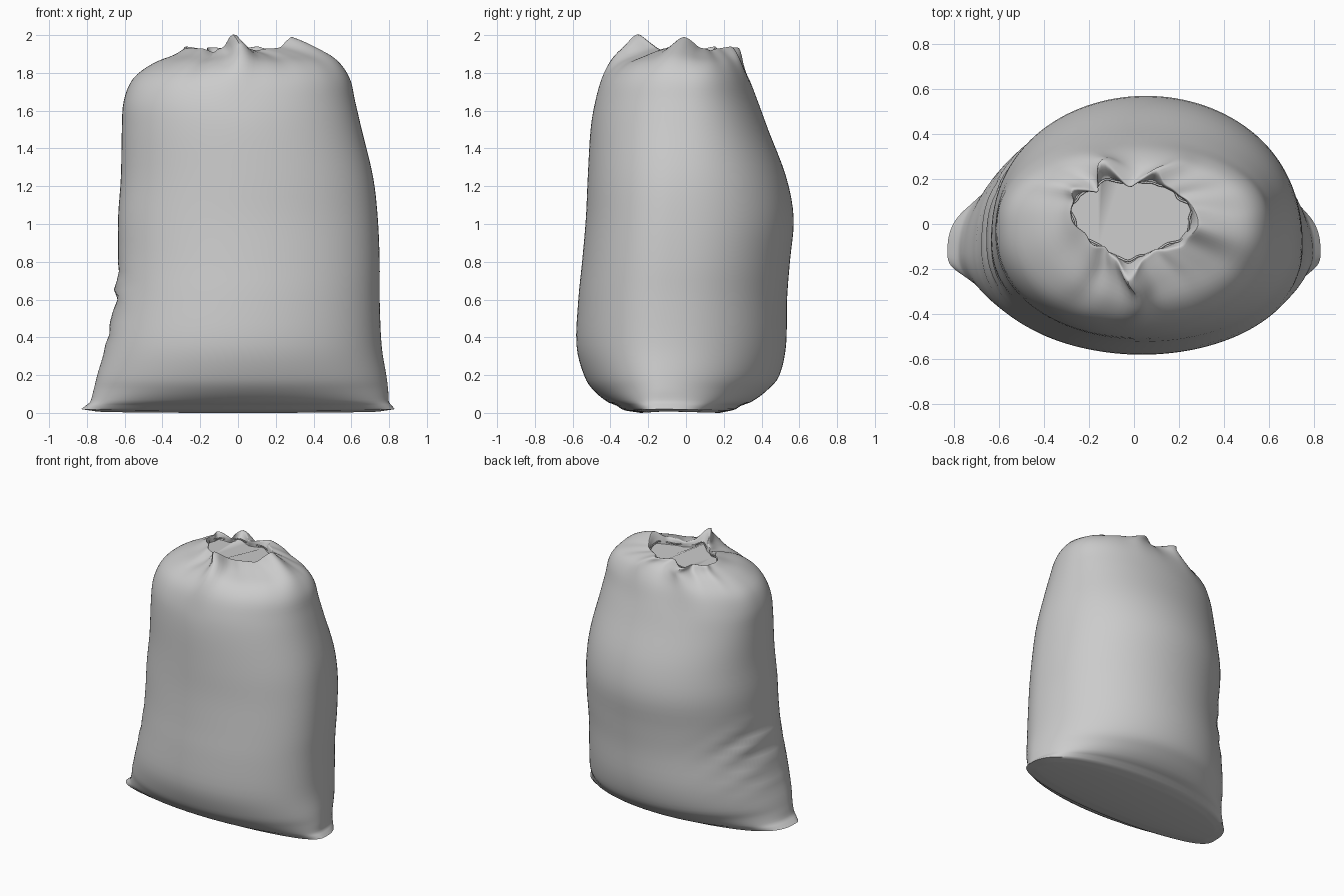
import bpy, math
from math import sin, cos, exp, radians, pi

if "Cube" in bpy.data.objects:
    bpy.data.objects.remove(bpy.data.objects["Cube"])


def material(name, rgb):
    m = bpy.data.materials.new(name)
    m.use_nodes = True
    m.diffuse_color = (*rgb, 1)
    m.node_tree.nodes["Principled BSDF"].inputs["Base Color"].default_value = (*rgb, 1)
    return m


CLOTH = material("grey cloth", (0.6, 0.6, 0.6))
SEGMENTS, STEPS = 128, 4

# Sections from base to hem: z, left x, right x, front y, back y, side y, gather, pointedness
SECTIONS = [
    (0.008, -.75, .75, -.24, .18, -.11, 0, .8),
    (0.02, -.83, .83, -.32, .24, -.13, 0, .75),
    (0.055, -.785, .80, -.41, .34, -.13, 0, .85),
    (0.12, -.765, .795, -.49, .43, -.13, 0, 1),
    (0.20, -.745, .785, -.54, .495, -.13, 0, 1),
    (0.36, -.70, .76, -.58, .53, -.12, 0, .95),
    (0.60, -.65, .75, -.57, .535, -.11, 0, .92),
    (0.80, -.635, .75, -.55, .55, -.09, 0, .9),
    (1.03, -.635, .74, -.53, .57, -.07, 0, .9),
    (1.25, -.62, .715, -.52, .53, -.05, 0, .9),
    (1.50, -.615, .655, -.505, .435, -.03, 0, .88),
    (1.65, -.605, .62, -.48, .38, -.02, 0, .88),
    (1.77, -.555, .59, -.435, .335, 0, .1, .88),
    (1.85, -.45, .52, -.36, .29, .02, .35, .9),
    (1.895, -.34, .40, -.26, .25, .03, .7, .95),
    (1.925, -.29, .28, -.18, .21, .05, 1, 1),
    (1.925, -.28, .26, -.15, .19, .05, .9, 1),
    (1.885, -.28, .25, -.14, .185, .05, .4, 1),
]

# Gathers around the neck: angle, outward push, width, lift
GATHERS = [
    (-92, .09, 8, .075), (-15, .03, 15, .06), (70, .05, 8, .01),
    (92, -.03, 7, 0), (112, .09, 9, .005), (128, -.03, 6, -.01),
    (148, .04, 8, .01), (-120, -.03, 7, -.02), (-65, -.02, 8, -.01),
    (35, -.01, 10, -.01), (-148, -.03, 14, 0), (-40, .02, 8, 0),
]


def catmull(a, b, c, d, u):
    return tuple(.5 * (2 * q + (r - p) * u + (2 * p - 5 * q + 4 * r - s) * u * u
                       + (3 * q - p - 3 * r + s) * u ** 3) for p, q, r, s in zip(a, b, c, d))


def gather(t):
    push = lift = 0
    for angle, amount, width, rise in GATHERS:
        gap = (math.degrees(t) - angle + 180) % 360 - 180
        weight = exp(-(gap / width) ** 2)
        push += amount * weight
        lift += rise * weight
    return push, lift


def section_point(section, t):
    z, left, right, front, back, side, g, power = section
    c, s = cos(t), sin(t)
    x = (left + right) / 2 + (right - left) / 2 * c
    depth = back - side if s > 0 else side - front
    y = side + math.copysign(abs(s) ** power, s) * depth
    push, lift = gather(t)
    # Slanting creases low on one side
    gap = (math.degrees(t) - 168 + 180) % 360 - 180
    crease = .022 * exp(-(gap / 24) ** 2 - ((z - .58) / .17) ** 2)
    push = push * g + crease * cos((z + .8 * x - .15) * 2 * pi / .18)
    # The base sags slightly in the middle
    sag = .008 * abs(s) if z < .03 else 0
    return x + push * c, y + push * s, z + lift * g - sag


# Smooth list of sections
rows = []
last = len(SECTIONS) - 1
for i in range(last):
    around = [SECTIONS[min(max(i + k, 0), last)] for k in (-1, 0, 1, 2)]
    for j in range(STEPS):
        u = j / STEPS
        if i < 2:
            rows.append(tuple(p + (q - p) * u for p, q in zip(around[1], around[2])))
        else:
            rows.append(catmull(*around, u))
rows.append(SECTIONS[-1])

# Sack body, closed by a flat base and a level surface just inside the mouth
angles = [2 * pi * k / SEGMENTS for k in range(SEGMENTS)]
verts = [section_point(r, t) for r in rows for t in angles]
top = (len(rows) - 1) * SEGMENTS
faces = [tuple(reversed(range(SEGMENTS))), tuple(range(top, top + SEGMENTS))]
for i in range(len(rows) - 1):
    for k in range(SEGMENTS):
        n = (k + 1) % SEGMENTS
        a, b = i * SEGMENTS, (i + 1) * SEGMENTS
        faces.append((a + k, a + n, b + n, b + k))
mesh = bpy.data.meshes.new("sack_body")
mesh.from_pydata(verts, [], faces)
mesh.materials.append(CLOTH)
sack = bpy.data.objects.new("sack_body", mesh)
bpy.context.collection.objects.link(sack)
bpy.context.view_layer.objects.active = sack
sack.select_set(True)
bpy.ops.object.shade_smooth_by_angle(angle=radians(50))

# Drawcord weaving through the hem
curve = bpy.data.curves.new("drawcord", "CURVE")
curve.dimensions = "3D"
curve.bevel_depth = .005
curve.bevel_resolution = 1
spline = curve.splines.new("POLY")
spline.points.add(SEGMENTS - 1)
spline.use_cyclic_u = True
for point, t in zip(spline.points, angles):
    x, y, z = section_point(SECTIONS[-1], t)
    weave = .012 * sin(9 * t)
    point.co = (x + weave * cos(t), y + weave * sin(t), z + .015, 1)
curve.materials.append(CLOTH)
cord = bpy.data.objects.new("drawcord", curve)
bpy.context.collection.objects.link(cord)
